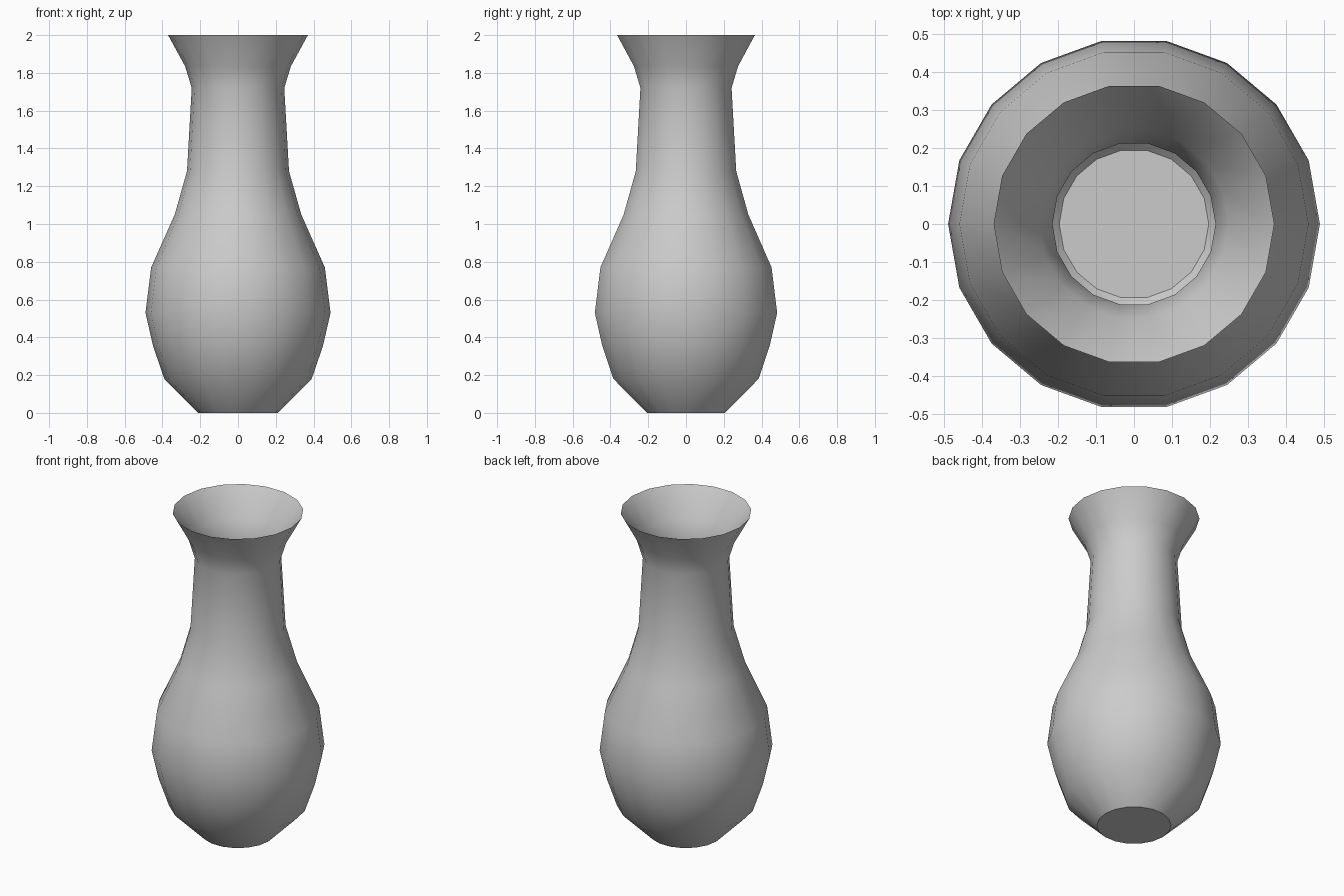
import bpy, bmesh
from math import cos, sin, tau, radians

if "Cube" in bpy.data.objects:
    bpy.data.objects.remove(bpy.data.objects["Cube"])

SIDES = 18

# Profile (radius, height): outer wall upward, then inner wall back down
outer = [(0.21, 0), (0.39, 0.18), (0.45, 0.355), (0.49, 0.53), (0.46, 0.77),
         (0.335, 1.05), (0.27, 1.28), (0.245, 1.72), (0.28, 1.835), (0.37, 2.0)]
inner = [(0.25, 1.84), (0.215, 1.72), (0.24, 1.28), (0.307, 1.04), (0.43, 0.76),
         (0.46, 0.53), (0.42, 0.36), (0.363, 0.195), (0.197, 0.03)]

bm = bmesh.new()
rings = [[bm.verts.new((r * cos(tau * i / SIDES), r * sin(tau * i / SIDES), z))
          for i in range(SIDES)] for r, z in outer + inner]

# Walls
for a, b in zip(rings, rings[1:]):
    for i in range(SIDES):
        j = (i + 1) % SIDES
        bm.faces.new((a[i], a[j], b[j], b[i]))

# Underside and inside floor
bm.faces.new(rings[0][::-1])
bm.faces.new(rings[-1])
bmesh.ops.recalc_face_normals(bm, faces=bm.faces)

mesh = bpy.data.meshes.new("vase")
bm.to_mesh(mesh)
bm.free()
vase = bpy.data.objects.new("vase", mesh)
bpy.context.collection.objects.link(vase)

# Smooth walls, crisp rim and base
bpy.context.view_layer.objects.active = vase
vase.select_set(True)
bpy.ops.object.shade_smooth_by_angle(angle=radians(35))
